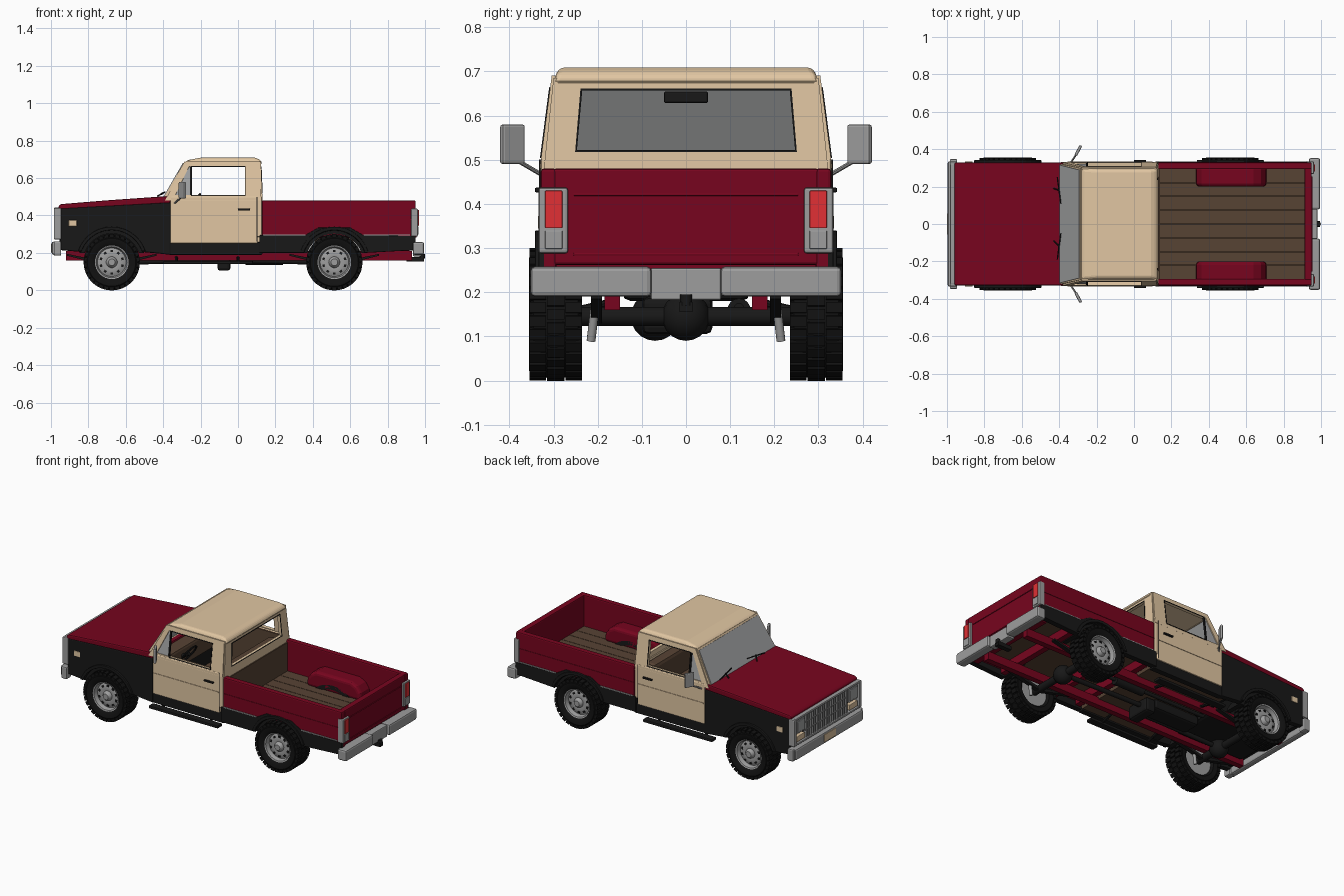
import bpy, bmesh, math
from mathutils import Vector, Matrix

if "Cube" in bpy.data.objects:
    bpy.data.objects.remove(bpy.data.objects["Cube"])

def material(name, c):
    m = bpy.data.materials.new(name)
    m.diffuse_color = (*c, 1)
    m.use_nodes = True
    m.node_tree.nodes["Principled BSDF"].inputs["Base Color"].default_value = m.diffuse_color
    return m

RED = material("dark_red_paint", (0.185, 0.0015, 0.013))
TAN = material("tan_paint", (0.75, 0.565, 0.36))
BLACK = material("black_paint", (0.009, 0.009, 0.009))
TYRE = material("tyre_rubber", (0.006, 0.006, 0.006))
METAL = material("grey_metal", (0.34, 0.34, 0.34))
GLASS = material("grey_glass", (0.37, 0.375, 0.38))
BROWN = material("brown_wood", (0.095, 0.056, 0.034))
LENS = material("red_lens", (0.75, 0.03, 0.035))

def finish(name, bm, mat, bevel=0, seg=2, smooth=False):
    bmesh.ops.recalc_face_normals(bm, faces=bm.faces)
    me = bpy.data.meshes.new(name)
    bm.to_mesh(me)
    bm.free()
    me.materials.append(mat)
    ob = bpy.data.objects.new(name, me)
    bpy.context.collection.objects.link(ob)
    if smooth:
        me.shade_smooth()
        me.set_sharp_from_angle(angle=math.radians(35))
    if bevel:
        b = ob.modifiers.new("bevel", 'BEVEL')
        b.width, b.segments = bevel, seg
        b.limit_method, b.angle_limit = 'ANGLE', math.radians(40)
    return ob

def add_box(bm, lo, hi, rot=None):
    lo, hi = Vector(lo), Vector(hi)
    m = Matrix.Translation((lo + hi) / 2) @ Matrix.Diagonal((*(hi - lo), 1))
    bmesh.ops.create_cube(bm, size=1, matrix=rot @ m if rot else m)

def box(name, x, y, z, mat, bevel=0, seg=2):
    bm = bmesh.new()
    add_box(bm, (x[0], y[0], z[0]), (x[1], y[1], z[1]))
    return finish(name, bm, mat, bevel, seg)

def prism(name, pts, y0, y1, mat, bevel=0, seg=2):
    """Extrude an x/z outline from y0 to y1."""
    bm = bmesh.new()
    f = bm.faces.new([bm.verts.new((x, y0, z)) for x, z in pts])
    r = bmesh.ops.extrude_face_region(bm, geom=[f])
    bmesh.ops.translate(bm, vec=(0, y1 - y0, 0), verts=[v for v in r["geom"] if isinstance(v, bmesh.types.BMVert)])
    return finish(name, bm, mat, bevel, seg)

def frame(name, outer, inner, mat, th):
    """Window surround between two loops of points."""
    bm = bmesh.new()
    o, i = [bm.verts.new(p) for p in outer], [bm.verts.new(p) for p in inner]
    n = len(o)
    for k in range(n):
        bm.faces.new((o[k], o[(k + 1) % n], i[(k + 1) % n], i[k]))
    ob = finish(name, bm, mat)
    s = ob.modifiers.new("thickness", 'SOLIDIFY')
    s.thickness, s.offset = th, 0
    return ob

def plate(name, pts, mat, th=0.006):
    bm = bmesh.new()
    bm.faces.new([bm.verts.new(p) for p in pts])
    ob = finish(name, bm, mat)
    s = ob.modifiers.new("thickness", 'SOLIDIFY')
    s.thickness, s.offset = th, 0
    return ob

def tube(name, p, q, r, mat, sides=12):
    p, q = Vector(p), Vector(q)
    bm = bmesh.new()
    m = Matrix.Translation((p + q) / 2) @ (q - p).to_track_quat('Z', 'Y').to_matrix().to_4x4()
    bmesh.ops.create_cone(bm, cap_ends=True, segments=sides, radius1=r, radius2=r, depth=(q - p).length, matrix=m)
    return finish(name, bm, mat, smooth=True)

def lathe(name, prof, c, mat, seg=40):
    """Spin (radius, y) points about a y axis through c."""
    bm = bmesh.new()
    vs = [bm.verts.new((c[0] + r, y, c[2])) for r, y in prof]
    es = [bm.edges.new(e) for e in zip(vs, vs[1:])]
    bmesh.ops.spin(bm, geom=vs + es, cent=c, axis=(0, 1, 0), angle=math.tau, steps=seg)
    bmesh.ops.remove_doubles(bm, verts=bm.verts, dist=1e-4)
    return finish(name, bm, mat, smooth=True)

def arch(cx, r, zb, n=14):
    """Wheel opening points from low x to high x."""
    a = math.asin((zb - 0.15) / r)
    return [(cx - r * math.cos(t), 0.15 + r * math.sin(t)) for t in (a + (math.pi - 2 * a) * k / n for k in range(n + 1))]

FX, RX = -0.675, 0.515

# wheels
def wheel(tag, cx, s):
    c = (cx, 0, 0.15)
    tp = [(0.088, .25), (0.10, .238), (0.128, .235), (0.141, .245), (0.145, .30), (0.141, .345), (0.128, .355), (0.10, .352), (0.088, .342), (0.088, .25)]
    lathe(tag + "_tyre", [(r, s * y) for r, y in tp], c, TYRE)
    rp = [(0.0, .347), (0.018, .347), (0.026, .338), (0.03, .325), (0.05, .328), (0.066, .322), (0.076, .318), (0.083, .343), (0.09, .346), (0.09, .25), (0.0, .25)]
    lathe(tag + "_rim", [(r, s * y) for r, y in rp], c, METAL, 32)
    tread, holes = bmesh.new(), bmesh.new()
    for k in range(30):
        for j, (a, b) in enumerate(((.236, .273), (.275, .315), (.317, .354))):
            rot = Matrix.Translation(c) @ Matrix.Rotation(math.tau * (k + j * .5) / 30, 4, 'Y')
            y0, y1 = sorted((s * a, s * b))
            add_box(tread, (-.012, y0, .132), (.012, y1, .150), rot)
    for k in range(10):
        rot = Matrix.Translation(c) @ Matrix.Rotation(math.tau * k / 10, 4, 'Y')
        add_box(holes, (-.007, min(s * .318, s * .3275), .054), (.007, max(s * .318, s * .3275), .066), rot)
    finish(tag + "_tread_blocks", tread, TYRE)
    finish(tag + "_rim_slots", holes, BLACK)

for side, s in (("left", -1), ("right", 1)):
    Y = lambda a: s * a
    span = lambda a, b: sorted((s * a, s * b))
    wheel("front_%s_wheel" % side, FX, s)
    wheel("rear_%s_wheel" % side, RX, s)
    # front fender
    prism(side + "_front_fender", [(-.95, .215)] + arch(FX, .172, .205) + [(-.36, .19), (-.36, .47), (-.95, .438)], Y(.295), Y(.33), BLACK, .006)
    # bed side, lower black band and thin bright trim
    prism(side + "_bed_side", [(.128, .24)] + arch(RX, .172, .24) + [(.95, .24), (.95, .48), (.128, .48)], Y(.293), Y(.329), RED, .007)
    prism(side + "_bed_lower_band", [(.115, .20)] + arch(RX, .17, .20) + [(.95, .215), (.95, .29), (.67, .295), (.60, .335), (.43, .335), (.36, .295), (.115, .295)], Y(.30), Y(.334), BLACK, .003)
    box(side + "_bed_crease", (.13, .94), span(.328, .3315), (.376, .381), RED)
    for k, x in enumerate(((.135, .36), (.67, .92))):
        box("%s_bed_trim_%d" % (side, k), x, span(.328, .3345), (.294, .299), METAL)
    # raised flares and inner wheel housings
    for tag, cx in (("front", FX), ("rear", RX)):
        prism("%s_%s_arch_flare" % (tag, side), arch(cx, .172, .21) + arch(cx, .19, .21)[::-1], Y(.30), Y(.342), BLACK, .003)
        prism("%s_%s_wheel_housing" % (tag, side), arch(cx, .153, .20) + arch(cx, .18, .20)[::-1], Y(.2), Y(.315), BLACK)
    # wheel tub in bed
    prism(side + "_wheel_tub", [(.33, .28), (.335, .33), (.36, .365), (.40, .385), (.64, .385), (.68, .365), (.705, .33), (.71, .28)], Y(.20), Y(.31), RED, .02, 3)
    # door, rocker and step
    box(side + "_door", (-.362, .105), span(.30, .331), (.25, .502), TAN, .006)
    box(side + "_cab_corner", (.09, .127), span(.295, .329), (.285, .502), TAN, .005)
    box(side + "_rocker", (-.37, .13), span(.29, .325), (.19, .258), BLACK, .004)
    box(side + "_door_lining", (-.35, .10), span(.29, .302), (.22, .50), BROWN)
    box(side + "_door_crease", (-.355, .10), span(.33, .334), (.376, .382), TAN)
    box(side + "_door_seam", (.1, .103), span(.33, .3325), (.26, .50), BLACK)
    box(side + "_door_handle", (0, .065), span(.33, .342), (.426, .437), BLACK, .003)
    box(side + "_step_bar", (-.40, .08), span(.27, .315), (.14, .158), BLACK, .005)
    for k, x in enumerate((-.33, .0)):
        tube("%s_step_bracket_%d" % (side, k), (x, Y(.16), .18), (x, Y(.29), .15), .008, BLACK, 8)
    # side window surround, gasket and vent pane
    yz = lambda z, o=0: Y(.321 - (z - .49) * .13 + o)
    pt = lambda x, z, o=0: (x, yz(z, o), z)
    win = [(-.335, .508), (.037, .508), (.037, .66), (-.262, .66)]
    frame(side + "_window_surround", [pt(-.39, .48), pt(.125, .48), pt(.118, .69), pt(-.278, .69)], [pt(*p) for p in win], TAN, .018)
    plate(side + "_vent_pane", [pt(-.335, .508), pt(-.255, .508), pt(-.255, .66), pt(-.262, .66)], GLASS)
    plate(side + "_vent_bar", [pt(-.256, .505, .004), pt(-.246, .505, .004), pt(-.246, .662, .004), pt(-.256, .662, .004)], BLACK, .009)
    frame(side + "_window_gasket", [pt(x, z, .010) for x, z in ((-.25, .504), (.041, .504), (.041, .664), (-.25, .664))],
          [pt(x, z, .010) for x, z in ((-.246, .508), (.037, .508), (.037, .66), (-.246, .66))], BLACK, .003)
    # door mirror
    bm = bmesh.new()
    add_box(bm, (-.008, -.03, -.045), (.008, .03, .045), Matrix.Translation((-.298, Y(.393), .535)) @ Matrix.Rotation(Y(-.5), 4, 'Z'))
    finish(side + "_mirror", bm, METAL, .006)
    tube(side + "_mirror_arm", (-.34, Y(.325), .465), (-.30, Y(.385), .50), .005, METAL, 8)
    # fender marker and tail lamp
    box(side + "_fender_marker", (-.905, -.862), span(.329, .335), (.342, .375), TAN, .003)
    box(side + "_tail_lamp_housing", (.925, .962), span(.267, .334), (.288, .437), METAL, .006)
    box(side + "_tail_lamp_lens", (.955, .967), span(.28, .319), (.345, .43), LENS, .002)
    box(side + "_reverse_lens", (.955, .966), span(.28, .319), (.298, .34), METAL, .002)
    # front lamps
    box(side + "_grille_end", (-.985, -.945), span(.31, .334), (.272, .44), METAL, .006)
    box(side + "_headlamp_bezel", (-.978, -.95), span(.215, .305), (.338, .425), METAL, .005)
    box(side + "_headlamp", (-.983, -.97), span(.225, .295), (.347, .416), GLASS, .004)
    box(side + "_turn_signal", (-.98, -.95), span(.22, .30), (.29, .325), TAN, .003)
    # bumper pieces
    box(side + "_rear_bumper", (.935, .995), span(.078, .352), (.19, .258), METAL, .01)
    box(side + "_front_bumper_end", (-.985, -.945), span(.30, .348), (.185, .262), METAL, .008)
    # chassis rail, springs and wiper
    box(side + "_chassis_rail", (-.92, .93), span(.15, .185), (.16, .21), RED)
    for tag, cx in (("front", FX), ("rear", RX)):
        prism("%s_%s_leaf_spring" % (tag, side), [(cx - .24, .185), (cx, .125), (cx + .24, .185), (cx + .24, .195), (cx, .145), (cx - .24, .195)], Y(.19), Y(.215), BLACK)
        tube("%s_%s_damper" % (tag, side), (cx + .05, Y(.215), .09), (cx + .08, Y(.20), .22), .01, METAL)
    tube(side + "_wiper", (-.41, Y(.22) + .03, .512), (-.392, Y(.08) + .03, .525), .004, BLACK, 6)
    tube(side + "_wiper_arm", (-.43, Y(.14) + .05, .503), (-.40, Y(.15) + .03, .522), .004, BLACK, 6)

# hood and nose
prism("hood", [(-.958, .43), (-.96, .452), (-.945, .461), (-.70, .481), (-.40, .502), (-.36, .502), (-.36, .465)], -.329, .329, RED, .008)
box("nose_panel", (-.955, -.93), (-.31, .31), (.23, .445), BLACK)
box("grille_top_bar", (-.983, -.945), (-.32, .32), (.428, .442), METAL, .004)
box("grille_bottom_bar", (-.983, -.945), (-.32, .32), (.272, .284), METAL, .004)
bm = bmesh.new()
for k in range(19):
    y = -.198 + .022 * k
    add_box(bm, (-.976, y - .0045, .28), (-.95, y + .0045, .432))
for z in (.33, .38):
    add_box(bm, (-.972, -.21, z - .004), (-.95, .21, z + .004))
finish("grille_slats", bm, METAL)
box("front_bumper", (-.996, -.955), (-.335, .335), (.19, .26), METAL, .01)
box("front_number_plate", (-1.0, -.994), (-.055, .055), (.203, .25), TAN)
box("engine", (-.90, -.42), (-.145, .145), (.18, .43), BLACK, .02)
box("firewall", (-.42, -.37), (-.30, .30), (.20, .48), BLACK)

# cab
roof = prism("roof", [(-.292, .672), (-.275, .695), (-.20, .709), (.09, .709), (.122, .697), (.13, .672)], -.304, .304, TAN, .013, 3)
for v in roof.data.vertices:
    v.co.y *= 1 - .055 * (v.co.z - .672) / .037
W = lambda y, t, o=0: (-.392 + .112 * t - o, y, .49 + .195 * t + o * .57)
frame("windscreen_surround", [W(-.322, 0), W(.322, 0), W(.298, 1), W(-.298, 1)], [W(-.305, .06), W(.305, .06), W(.28, .94), W(-.28, .94)], TAN, .014)
plate("windscreen", [W(-.316, .02, .007), W(.316, .02, .007), W(.29, .95, .007), W(-.29, .95, .007)], GLASS)
R = lambda y, z, o=0: (.122 - (z - .48) * .04 + o, y, z)
rear_win = [R(-.247, .522), R(.247, .522), R(.235, .657), R(-.235, .657)]
frame("rear_window_surround", [R(-.324, .46), R(.324, .46), R(.30, .685), R(-.30, .685)], rear_win, TAN, .018)
frame("rear_window_gasket", [R(-.251, .518, .01), R(.251, .518, .01), R(.239, .661, .01), R(-.239, .661, .01)], [(x + .01, y, z) for x, y, z in rear_win], BLACK, .003)
box("cab_back_wall", (.105, .128), (-.30, .30), (.22, .49), TAN)
box("cab_floor", (-.40, .13), (-.30, .30), (.20, .22), BROWN)
box("dashboard", (-.375, -.28), (-.295, .295), (.37, .49), BROWN, .015)
box("seat_cushion", (-.14, .07), (-.27, .27), (.22, .34), BROWN, .02)
box("seat_back", (.03, .10), (-.27, .27), (.30, .49), BROWN, .02)
box("inside_mirror", (-.275, -.262), (-.05, .05), (.628, .655), BLACK, .005)
bpy.ops.mesh.primitive_torus_add(major_radius=.058, minor_radius=.006, major_segments=24, minor_segments=8, location=(-.235, -.15, .465), rotation=(0, -1.0, 0))
wheel_ob = bpy.context.object
wheel_ob.name = "steering_wheel"
wheel_ob.data.materials.append(BLACK)
tube("steering_column", (-.235, -.15, .465), (-.31, -.15, .42), .012, BLACK)

# bed
box("bed_underlay", (.13, .93), (-.30, .30), (.262, .276), BROWN)
bm = bmesh.new()
for k in range(8):
    y = -.295 + .0738 * k
    add_box(bm, (.13, y + .0015, .27), (.915, y + .0723, .286))
finish("bed_planks", bm, BROWN)
box("bed_headboard", (.126, .138), (-.295, .295), (.27, .465), BROWN)
box("tailgate", (.912, .95), (-.30, .30), (.262, .48), RED, .006)
box("tailgate_crease", (.945, .954), (-.255, .255), (.418, .424), RED, .002)
box("tailgate_lower_crease", (.945, .954), (-.255, .255), (.283, .289), RED, .002)
bm = bmesh.new()
for x in (.16, .33, .70, .90):
    add_box(bm, (x - .018, -.295, .21), (x + .018, .295, .264))
finish("bed_crossmembers", bm, RED)
box("rear_bumper_centre", (.935, .98), (-.08, .08), (.182, .255), METAL, .005)
box("tow_bar", (.90, .995), (-.015, .015), (.155, .178), BLACK)
tube("tow_ball", (.985, 0, .17), (.985, 0, .195), .014, BLACK)

# running gear
for tag, cx, y in (("front", FX, -.07), ("rear", RX, 0)):
    tube(tag + "_axle", (cx, -.26, .145), (cx, .26, .145), .022, BLACK)
    bm = bmesh.new()
    bmesh.ops.create_uvsphere(bm, u_segments=16, v_segments=10, radius=.055, matrix=Matrix.Translation((cx, y, .145)))
    finish(tag + "_differential", bm, BLACK, smooth=True)
    tube(tag + "_driveshaft", (cx, y, .15), (-.08, y, .16), .014, BLACK)
box("gearbox", (-.42, -.10), (-.06, .06), (.14, .20), BLACK, .015)
box("transfer_case", (-.11, -.04), (-.10, .06), (.105, .19), BLACK, .015)
tube("exhaust_pipe", (-.40, .12, .165), (.42, .12, .165), .011, BLACK)
tube("silencer", (.04, .12, .16), (.24, .12, .16), .026, BLACK, 16)
